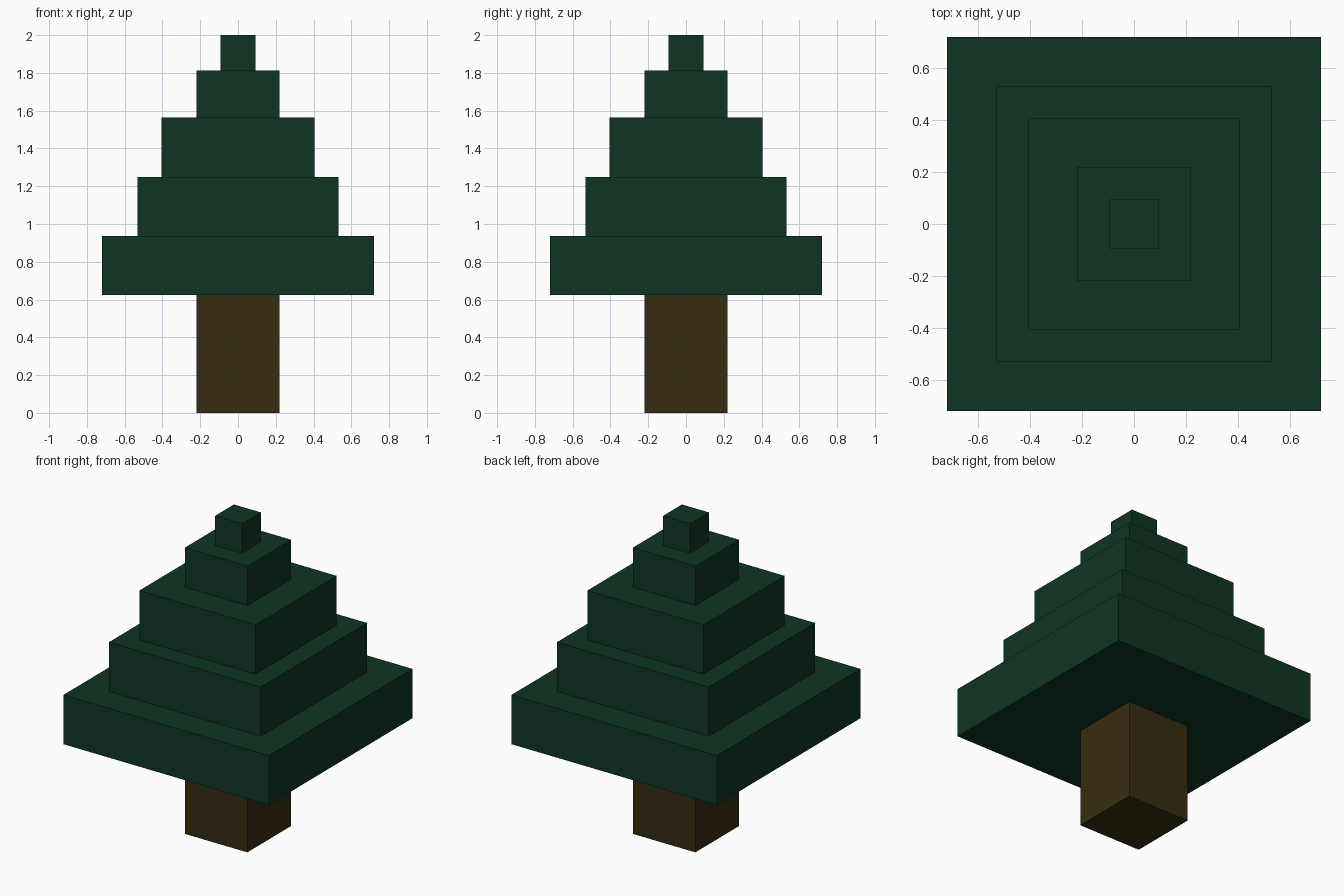
import bpy

if "Cube" in bpy.data.objects:
    bpy.data.objects.remove(bpy.data.objects["Cube"])


def material(name, color):
    m = bpy.data.materials.new(name)
    m.diffuse_color = (*color, 1.0)
    m.use_nodes = True
    m.node_tree.nodes["Principled BSDF"].inputs["Base Color"].default_value = m.diffuse_color
    return m


green = material("dark pine green", (0.0048, 0.0356, 0.0176))
brown = material("dark bark brown", (0.0369, 0.0252, 0.0052))


def block(name, half, z0, z1, mat):
    """Square block centred on the z axis."""
    bpy.ops.mesh.primitive_cube_add(size=1, location=(0, 0, (z0 + z1) / 2))
    ob = bpy.context.object
    ob.name = name
    ob.scale = (2 * half, 2 * half, z1 - z0)
    bpy.ops.object.transform_apply(location=False, rotation=False, scale=True)
    ob.data.materials.append(mat)


# Trunk
z = 0.625
block("trunk", 0.2188, 0, z, brown)

# Foliage tiers, bottom to top: (half width, height)
tiers = [(0.7188, 0.3125), (0.5312, 0.3125), (0.4062, 0.3125),
         (0.2188, 0.25), (0.0938, 0.1875)]
for i, (half, height) in enumerate(tiers, 1):
    block(f"foliage_tier_{i}", half, z, z + height, green)
    z += height
